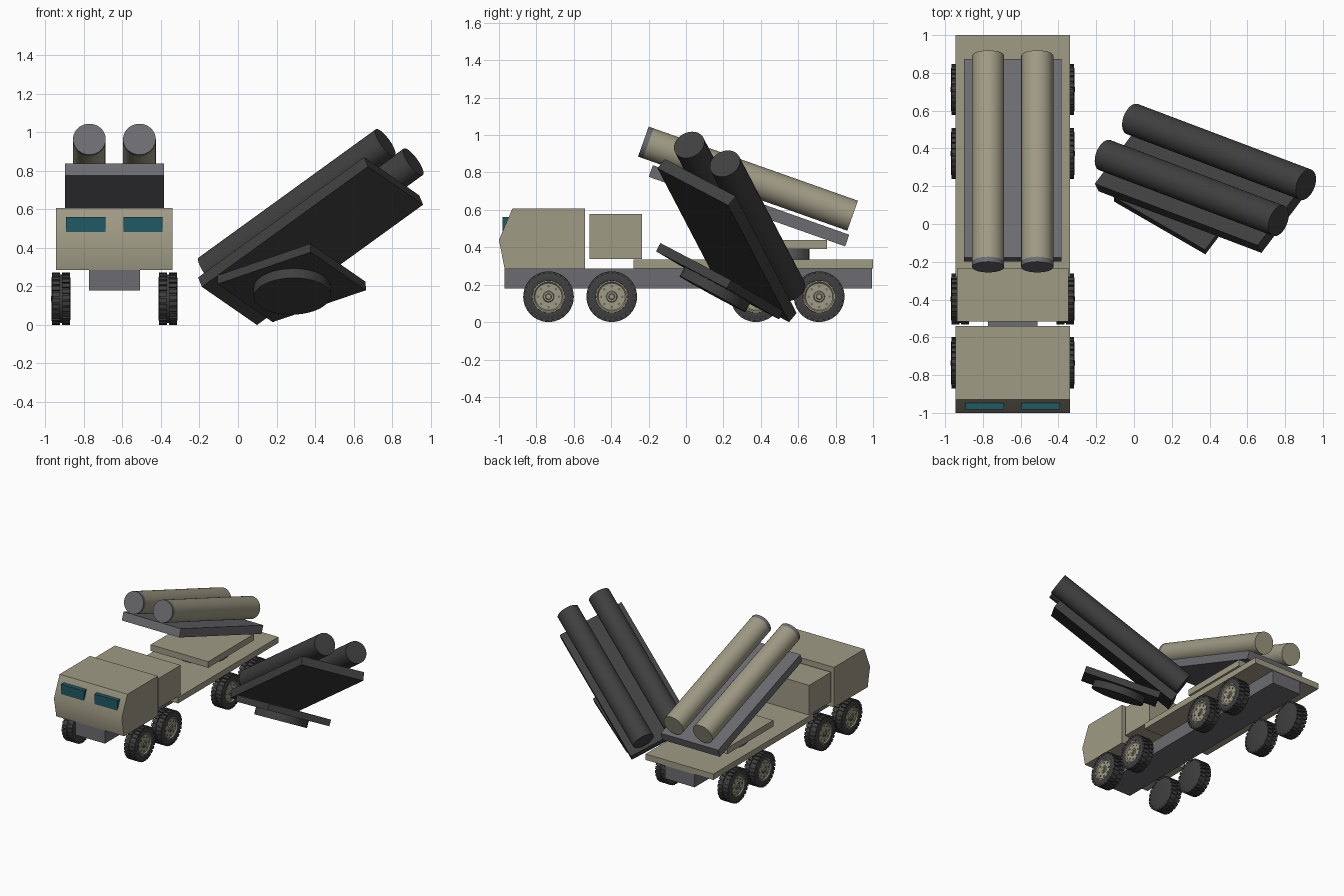
import bpy, bmesh, math
from mathutils import Matrix, Vector

cube = bpy.data.objects.get("Cube")
if cube:
    bpy.data.objects.remove(cube, do_unlink=True)

parts = []


def material(name, color):
    m = bpy.data.materials.new(name)
    m.use_nodes = True
    rgba = (*color, 1)
    m.diffuse_color = rgba
    m.node_tree.nodes["Principled BSDF"].inputs["Base Color"].default_value = rgba
    return m


BEIGE = material("beige paint", (.35, .327, .235))
GRAY = material("steel gray", (.15, .15, .165))
DARK = material("dark rubber", (.05, .05, .051))
TEAL = material("teal glass", (.015, .1, .125))


def add_object(name, mesh):
    ob = bpy.data.objects.new(name, mesh)
    bpy.context.scene.collection.objects.link(ob)
    parts.append(ob)
    return ob


def to_mesh(name, bm, mat, matrix=Matrix()):
    bm.transform(matrix)
    bmesh.ops.recalc_face_normals(bm, faces=bm.faces)
    mesh = bpy.data.meshes.new(name)
    bm.to_mesh(mesh)
    bm.free()
    mesh.materials.append(mat)
    return mesh


def box_matrix(lo, hi):
    lo, hi = Vector(lo), Vector(hi)
    return Matrix.Translation((lo + hi) / 2) @ Matrix.Diagonal((*(hi - lo), 1))


def box(name, lo, hi, mat, matrix=Matrix()):
    bm = bmesh.new()
    bmesh.ops.create_cube(bm, size=1, matrix=box_matrix(lo, hi))
    return add_object(name, to_mesh(name, bm, mat, matrix))


def add_cylinder(bm, p0, p1, r, segments):
    p0, p1 = Vector(p0), Vector(p1)
    axis = p1 - p0
    turn = axis.to_track_quat('Z', 'Y').to_matrix().to_4x4()
    bmesh.ops.create_cone(bm, cap_ends=True, segments=segments, radius1=r, radius2=r,
                          depth=axis.length, matrix=Matrix.Translation((p0 + p1) / 2) @ turn)


def cylinder(name, p0, p1, r, mat, matrix=Matrix(), segments=40):
    bm = bmesh.new()
    add_cylinder(bm, p0, p1, r, segments)
    return add_object(name, to_mesh(name, bm, mat, matrix))


def lathe(bm, profile, segments=48):
    # Revolve (x, radius) points around the x axis
    verts = [bm.verts.new((x, 0, r)) for x, r in profile]
    edges = [bm.edges.new(pair) for pair in zip(verts, verts[1:])]
    bmesh.ops.spin(bm, geom=verts + edges, cent=(0, 0, 0), axis=(1, 0, 0),
                   angle=math.tau, steps=segments, use_duplicate=False)
    bmesh.ops.remove_doubles(bm, verts=bm.verts, dist=1e-5)


MID, HALF = -.642, .303

# Chassis, bed and cabin
box("chassis", (MID - .132, -.97, .18), (MID + .132, .995, .287), GRAY)
box("cargo_bed", (MID - HALF, -.28, .287), (MID + HALF, 1, .335), BEIGE)
box("equipment_box", (MID - .294, -.515, .337), (MID + .294, -.235, .577), BEIGE)

bm = bmesh.new()
side = [(-.97, .285), (-1, .44), (-.928, .608), (-.54, .608), (-.54, .285)]
face = bm.faces.new([bm.verts.new((MID - HALF, y, z)) for y, z in side])
ext = bmesh.ops.extrude_face_region(bm, geom=[face])
bmesh.ops.translate(bm, vec=(2 * HALF, 0, 0),
                    verts=[v for v in ext["geom"] if isinstance(v, bmesh.types.BMVert)])
add_object("cab", to_mesh("cab", bm, BEIGE))

for label, s in (("right", -1), ("left", 1)):
    cx = MID + s * .149
    box(label + "_windshield", (cx - .102, -.982, .465), (cx + .102, -.93, .562), TEAL)


# Launcher: turntable, tilted cradle plate and two capped tubes
TUBE_FRONT = Vector((MID, -.228, .965))
TILT = Matrix.Translation(TUBE_FRONT) @ Matrix.Rotation(math.radians(-19.5), 4, 'X')


def launcher(prefix, matrix, paint, metal):
    cylinder(prefix + "turntable_disc", (MID, .46, .335), (MID, .46, .392), .2, metal, matrix)
    box(prefix + "turntable_plate", (MID - .257, .17, .39), (MID + .257, .753, .44), paint, matrix)
    tilted = matrix @ TILT
    box(prefix + "cradle_plate", (-.257, .09, -.168), (.257, 1.204, -.102), metal, tilted)
    for label, x in (("right", -.13), ("left", .13)):
        cylinder(prefix + label + "_tube_cap", (x, 0, 0), (x, .028, 0), .085, metal, tilted)
        cylinder(prefix + label + "_tube", (x, .028, 0), (x, 1.187, 0), .085, paint, tilted)


launcher("", Matrix(), BEIGE, GRAY)

# Second launcher, all dark, tipped beside the truck
up = Vector((-.024, .479, .879)).normalized()
back = Vector((-.83, .48, -.284))
back = (back - up * back.dot(up)).normalized()
turn = Matrix((back.cross(up), back, up)).transposed().to_4x4()
place = Matrix.Translation((.8375, .1125, .8975)) @ turn @ Matrix.Translation(-TUBE_FRONT)
launcher("spare_", place, DARK, DARK)

# Wheel meshes, outer side facing +x
bm = bmesh.new()
lathe(bm, [(-.05, 0), (-.05, .108), (-.042, .127), (.042, .127),
           (.05, .108), (.047, .086), (.03, .084), (.03, 0)])
LUGS = 26
for i in range(LUGS):
    for s in (-1, 1):
        a = math.tau * (i + .25 * s) / LUGS
        lug = box_matrix((s * .026 - .021, -.0115, .118), (s * .026 + .021, .0115, .135))
        bmesh.ops.create_cube(bm, size=1, matrix=Matrix.Rotation(a, 4, 'X') @ lug)
tyre = to_mesh("tyre", bm, DARK)

bm = bmesh.new()
lathe(bm, [(.031, .087), (.047, .085), (.047, .078), (.039, .072), (.039, .03),
           (.045, .026), (.045, .016), (.051, .013), (.051, 0)])
rim = to_mesh("rim", bm, BEIGE)

bm = bmesh.new()
for i in range(8):
    a = math.tau * i / 8
    y, z = .056 * math.cos(a), .056 * math.sin(a)
    add_cylinder(bm, (.036, y, z), (.042, y, z), .007, 8)
add_cylinder(bm, (.04, 0, 0), (.0465, 0, 0), .02, 20)
bolts = to_mesh("wheel_bolts", bm, GRAY)

# Four axles, wheels turned outward on each side
for axle, y in enumerate((-.735, -.397, .374, .712), 1):
    for label, s in (("right", -1), ("left", 1)):
        for mesh in (tyre, rim, bolts):
            ob = add_object(f"{label}_{mesh.name}_{axle}", mesh)
            ob.location = (MID + s * .278, y, .136)
            ob.rotation_euler.z = 0 if s > 0 else math.pi

# Smooth the rounded surfaces, keep edges sharp
bpy.ops.object.select_all(action='DESELECT')
for ob in parts:
    ob.select_set(True)
bpy.context.view_layer.objects.active = parts[0]
bpy.ops.object.shade_smooth_by_angle(angle=math.radians(38))
